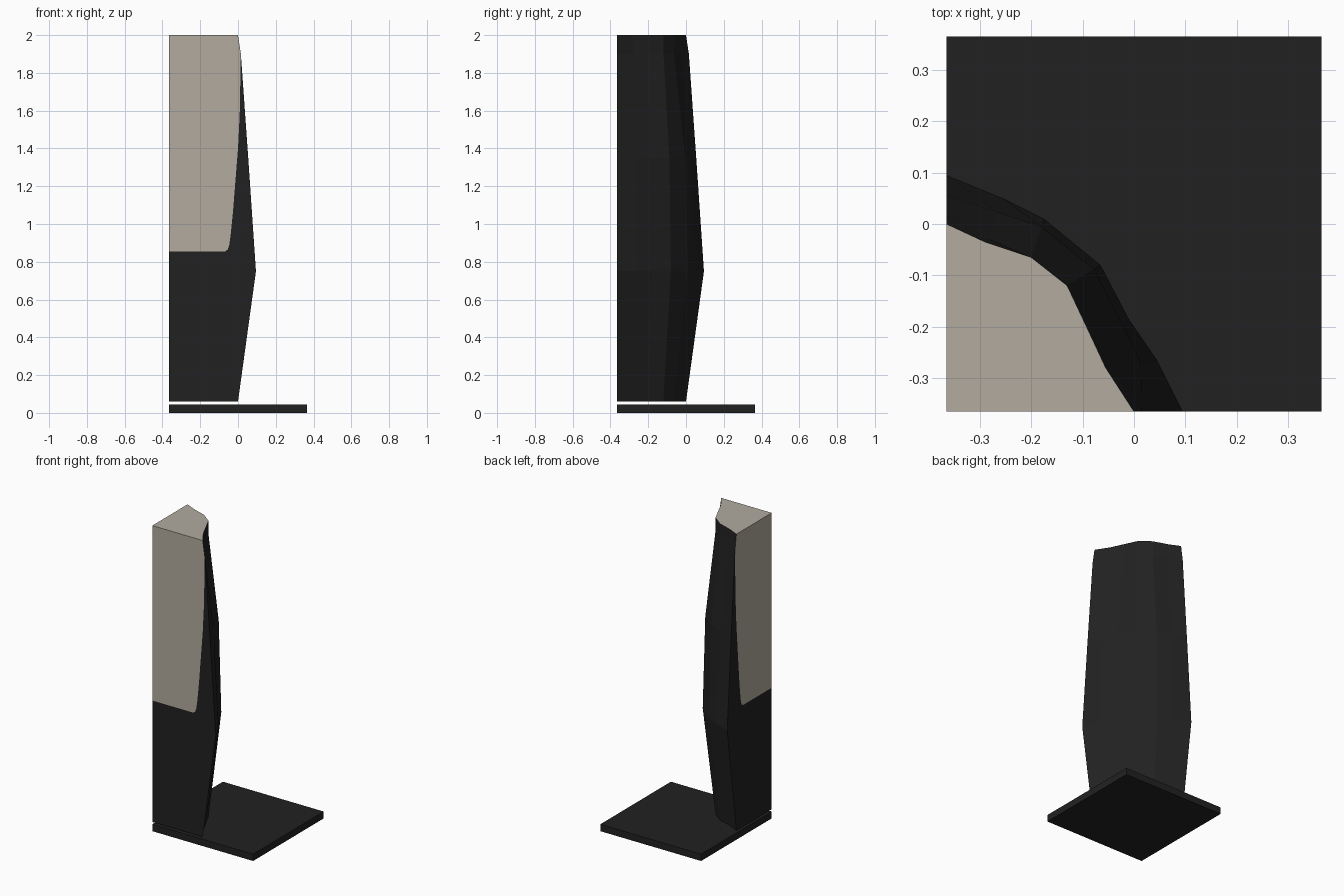
import bpy, bmesh

if "Cube" in bpy.data.objects:
    bpy.data.objects.remove(bpy.data.objects["Cube"])


def material(name, rgb):
    m = bpy.data.materials.new(name)
    m.diffuse_color = (*rgb, 1)
    m.use_nodes = True
    m.node_tree.nodes["Principled BSDF"].inputs["Base Color"].default_value = m.diffuse_color
    return m


charcoal = material("charcoal", (0.0155, 0.0155, 0.0155))
beige = material("warm beige", (0.445, 0.407, 0.347))
H = 0.365


def finish(bm, name, mats):
    bmesh.ops.recalc_face_normals(bm, faces=bm.faces[:])
    me = bpy.data.meshes.new(name)
    bm.to_mesh(me)
    bm.free()
    for m in mats:
        me.materials.append(m)
    ob = bpy.data.objects.new(name, me)
    bpy.context.collection.objects.link(ob)
    return ob


# Square base plate
bm = bmesh.new()
bmesh.ops.create_cube(bm, size=1)
for v in bm.verts:
    v.co = (v.co.x * 2 * H, v.co.y * 2 * H, (v.co.z + 0.5) * 0.045)
finish(bm, "base_plate", [charcoal])

# Corner column: faceted curve lofted between a slim and a wide outline
slim = [(-H, 0), (-.29, -.035), (-.2, -.065), (-.13, -.12),
        (-.09, -.205), (-.055, -.28), (0, -H)]
wide = [(-H, .095), (-.255, .05), (-.175, .01), (-.065, -.08),
        (-.01, -.185), (.045, -.265), (.095, -H)]
# height, bulge at the outer edges, bulge at the middle
levels = [(.06, 0, 0), (.75, 1, 1), (1.35, .57, .8), (1.9, .16, .02), (2, 0, 0)]
blend = [0, .5, 1, 1, 1, .5, 0]

bm = bmesh.new()
rings = []
for z, edge, mid in levels:
    ring = []
    for a, b, w in zip(slim, wide, blend):
        t = edge + (mid - edge) * w
        ring.append(bm.verts.new((a[0] + (b[0] - a[0]) * t,
                                  a[1] + (b[1] - a[1]) * t, z)))
    rings.append(ring)
for lo, hi in zip(rings, rings[1:]):
    for i in range(6):
        bm.faces.new((lo[i], lo[i + 1], hi[i + 1], hi[i]))

# Straight back corner and end caps
c_low, c_mid, c_top = [bm.verts.new((-H, -H, z)) for z in (.06, .855, 2)]
bm.faces.new([c_low] + rings[0])
bm.faces.new([c_top] + rings[-1]).material_index = 1

# Flat sides, each split into a dark surround and a beige panel
border = [(.297, .855), (.311, .865), (.319, .89), (.326, .94),
          (.338, 1.06), (.365, 1.40), (.374, 1.58)]
for k in (0, 6):
    cut = [bm.verts.new((-H, s - H, z) if k == 0 else (s - H, -H, z))
           for s, z in border]
    side = [r[k] for r in rings]
    bm.faces.new([c_low, c_mid] + cut + [side[3], side[2], side[1], side[0]])
    bm.faces.new([c_mid] + cut + [side[3], side[4], c_top]).material_index = 1
finish(bm, "corner_column", [charcoal, beige])
